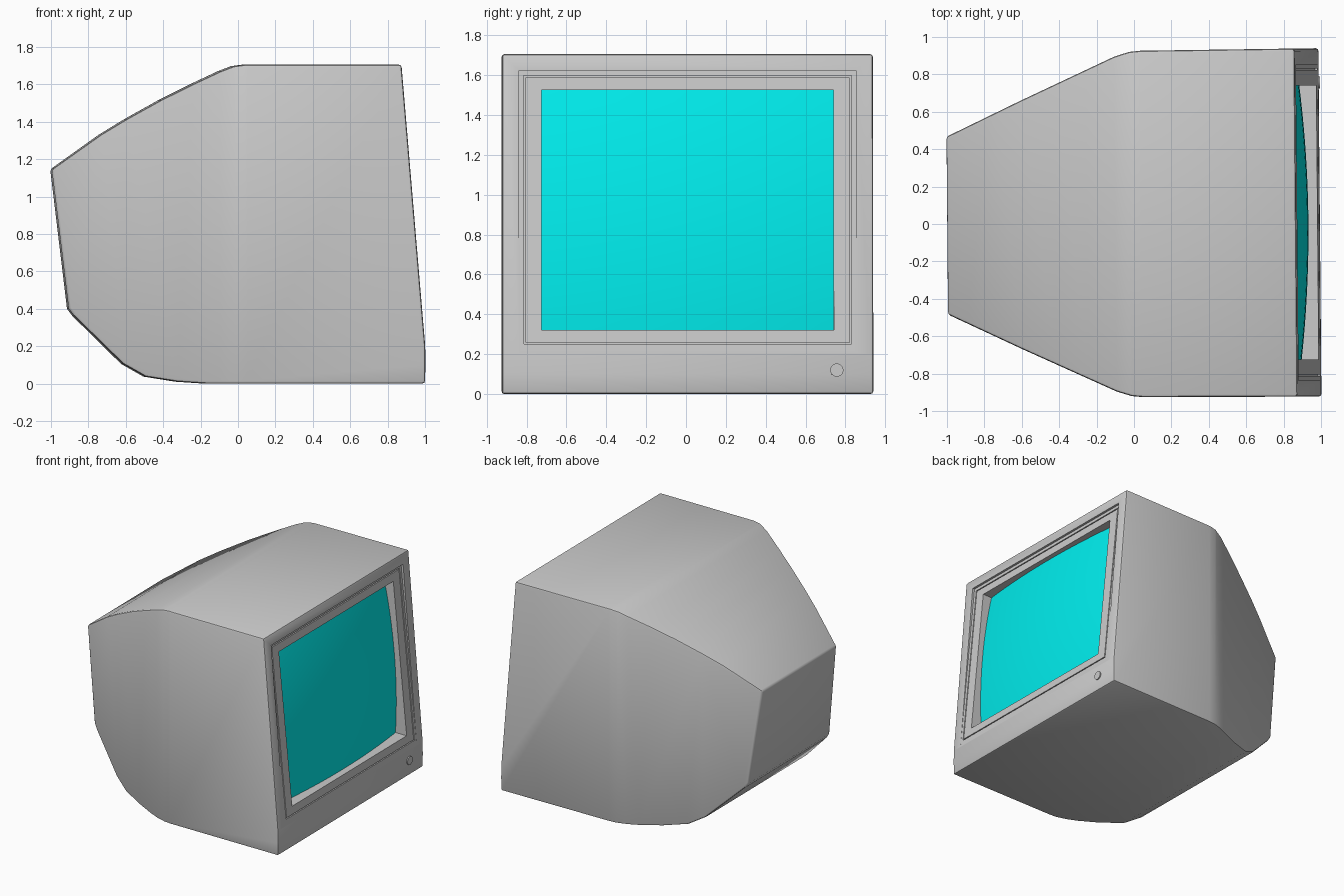
import bpy, bmesh, math
from mathutils import Matrix

if "Cube" in bpy.data.objects:
    bpy.data.objects.remove(bpy.data.objects["Cube"])


def add(name, bm):
    bmesh.ops.recalc_face_normals(bm, faces=bm.faces)
    me = bpy.data.meshes.new(name)
    bm.to_mesh(me)
    bm.free()
    ob = bpy.data.objects.new(name, me)
    bpy.context.collection.objects.link(ob)
    return ob


def prism(name, pts, vec):
    bm = bmesh.new()
    f = bm.faces.new([bm.verts.new(p) for p in pts])
    r = bmesh.ops.extrude_face_region(bm, geom=[f])
    bmesh.ops.translate(bm, vec=vec, verts=[g for g in r['geom'] if isinstance(g, bmesh.types.BMVert)])
    return add(name, bm)


def front_x(z):
    return 0.993 - 0.0833 * (z - 0.2)


def step(z):
    return -0.02 * (z - 0.2) / 1.42


def block(name, y, z0, z1, d0, d1):
    # block sunk into the leaning front; d0, d1 are depths at bottom and top
    pts = [(1.2, -y, z0), (1.2, -y, z1), (front_x(z1) + d1, -y, z1), (front_x(z0) + d0, -y, z0)]
    return prism(name, pts, (0, 2 * y, 0))


def apply(ob, kind, **props):
    m = ob.modifiers.new(kind, kind)
    for k, v in props.items():
        setattr(m, k, v)
    bpy.context.view_layer.objects.active = ob
    bpy.ops.object.modifier_apply(modifier=m.name)


def boolean(ob, cutter, op='DIFFERENCE'):
    apply(ob, 'BOOLEAN', object=cutter, operation=op, solver='EXACT')
    bpy.data.objects.remove(cutter)


# casing: side profile intersected with the tapered plan
side = [(0.992, 0), (0.994, 0.1), (0.993, 0.2), (0.866, 1.705), (0.03, 1.705), (-0.03, 1.697),
        (-0.1, 1.67), (-0.25, 1.60), (-0.42, 1.515), (-0.6, 1.415), (-0.74, 1.33), (-1.0, 1.145),
        (-0.91, 0.40), (-0.88, 0.36), (-0.62, 0.105), (-0.5, 0.037), (-0.33, 0.01), (-0.18, 0)]
casing = prism("casing", [(x, -1.1, z) for x, z in side], (0, 2.2, 0))
half = [(1.1, 0.932), (0.04, 0.926), (-0.02, 0.92), (-0.1, 0.895), (-0.6, 0.665), (-1.1, 0.427)]
plan = half + [(x, -y) for x, y in reversed(half)]
boolean(casing, prism("plan_cutter", [(x, y, -0.2) for x, y in plan], (0, 0, 2.2)), 'INTERSECT')
apply(casing, 'BEVEL', width=0.014, segments=2, limit_method='ANGLE', angle_limit=math.radians(35))

# stepped bezel, thin groove and screen opening
boolean(casing, block("step_cutter", 0.845, 0.205, 1.622, 0, step(1.622)))
ring = block("groove_cutter", 0.822, 0.25, 1.597, -0.012 + step(0.25), -0.012 + step(1.597))
boolean(ring, block("groove_core", 0.814, 0.258, 1.589, -0.1, -0.1))
boolean(casing, ring)
boolean(casing, block("opening_cutter", 0.733, 0.32, 1.525, -0.102, -0.102))

# bulging glass
bm = bmesh.new()
bmesh.ops.create_grid(bm, x_segments=24, y_segments=20, size=1)
for v in bm.verts:
    u, w = v.co.x, v.co.y
    z = 0.9225 + 0.6025 * w
    v.co = (front_x(z) - 0.1 + 0.085 * (1 - (u * u + w * w) / 2), 0.733 * u, z)
screen = add("screen", bm)
if screen.data.polygons[0].normal.x < 0:
    screen.data.flip_normals()
mat = bpy.data.materials.new("screen_cyan")
mat.diffuse_color = (0.0, 0.85, 0.85, 1)
mat.use_nodes = True
mat.node_tree.nodes["Principled BSDF"].inputs["Base Color"].default_value = mat.diffuse_color
screen.data.materials.append(mat)

# power button
bm = bmesh.new()
bmesh.ops.create_cone(bm, cap_ends=True, segments=32, radius1=0.033, radius2=0.033, depth=0.03,
                      matrix=Matrix.Translation((0.987, 0.748, 0.12)) @ Matrix.Rotation(math.pi / 2, 4, 'Y'))
button = add("power_button", bm)

# smooth shading and the slight turn of the whole set
for ob in (casing, screen, button):
    ob.rotation_euler.z = math.radians(0.5)
    bpy.ops.object.select_all(action='DESELECT')
    ob.select_set(True)
    bpy.context.view_layer.objects.active = ob
    bpy.ops.object.shade_smooth_by_angle(angle=math.radians(30))
